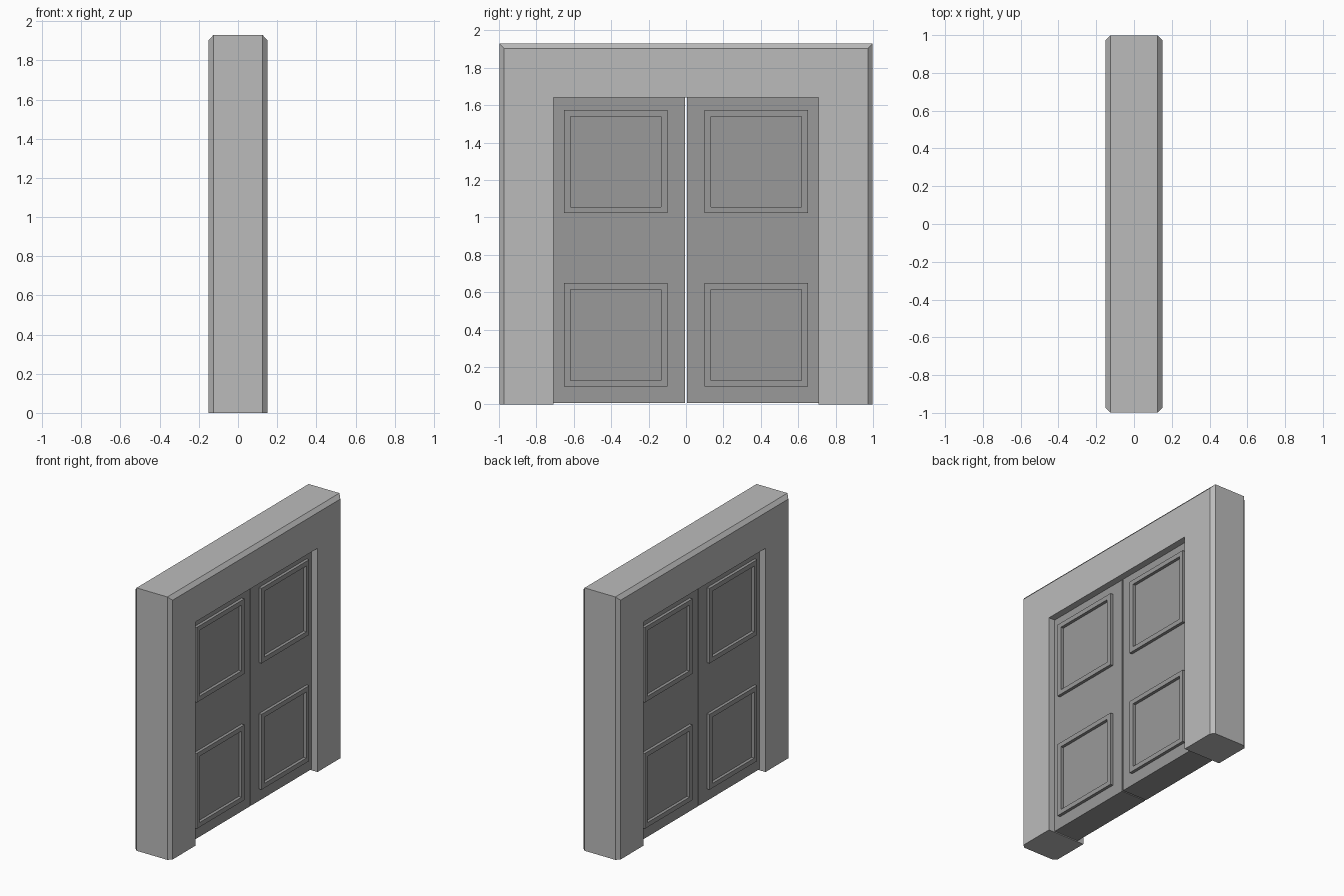
import bpy, bmesh

if "Cube" in bpy.data.objects:
    bpy.data.objects.remove(bpy.data.objects["Cube"])


def grey(name, value):
    mat = bpy.data.materials.new(name)
    mat.diffuse_color = (value, value, value, 1)
    mat.use_nodes = True
    mat.node_tree.nodes["Principled BSDF"].inputs["Base Color"].default_value = mat.diffuse_color
    return mat


surround_grey = grey("surround_grey", 0.50)
door_grey = grey("door_grey", 0.32)


def make_object(name, bm, mat):
    bmesh.ops.recalc_face_normals(bm, faces=bm.faces)
    mesh = bpy.data.meshes.new(name)
    bm.to_mesh(mesh)
    bm.free()
    mesh.materials.append(mat)
    obj = bpy.data.objects.new(name, mesh)
    bpy.context.collection.objects.link(obj)
    return obj


def sweep(bm, rings, closed):
    """Join matching rings of points; cap the ends when the path is open."""
    rows = [[bm.verts.new(p) for p in ring] for ring in rings]
    n, m = len(rows), len(rows[0])
    for i in range(n if closed else n - 1):
        a, b = rows[i], rows[(i + 1) % n]
        for j in range(m):
            k = (j + 1) % m
            bm.faces.new((a[j], a[k], b[k], b[j]))
    if not closed:
        bm.faces.new(rows[0])
        bm.faces.new(rows[-1])


# Door surround: chamfered section (x, half width, height) swept over the opening
section = [(0.15, 0.708, 1.642), (0.15, 0.973, 1.903), (0.125, 0.998, 1.93),
           (-0.125, 0.998, 1.93), (-0.15, 0.973, 1.903), (-0.15, 0.708, 1.642)]
bm = bmesh.new()
sweep(bm, [[(x, side * w, h * up) for x, w, h in section]
           for side, up in ((-1, 0), (-1, 1), (1, 1), (1, 0))], closed=False)
make_object("door_surround", bm, surround_grey)


# Door leaf as a plain slab, leaving a thin gap at the middle
def leaf(name, side):
    bm = bmesh.new()
    bmesh.ops.create_cube(bm, size=1)
    for v in bm.verts:
        v.co.x *= 0.20
        v.co.y = side * (0.357 + v.co.y * 0.704)
        v.co.z = 0.825 + v.co.z * 1.636
    make_object(name, bm, door_grey)


# Raised rectangular moulding on one face of a leaf
def moulding(name, face, side, z0, z1, width=0.034):
    y0, y1 = 0.10, 0.652
    rings = []
    for y, z, sy, sz in ((y0, z0, 1, 1), (y1, z0, -1, 1),
                         (y1, z1, -1, -1), (y0, z1, 1, -1)):
        rings.append([(face * x, side * (y + sy * d), z + sz * d)
                      for x, d in ((0.098, 0), (0.122, 0),
                                   (0.122, width), (0.098, width))])
    bm = bmesh.new()
    sweep(bm, rings, closed=True)
    make_object(name, bm, door_grey)


for side, label in ((-1, "left"), (1, "right")):
    leaf(f"{label}_door", side)
    for face, where in ((1, "front"), (-1, "back")):
        moulding(f"{label}_{where}_lower_moulding", face, side, 0.095, 0.648)
        moulding(f"{label}_{where}_upper_moulding", face, side, 1.022, 1.573)
